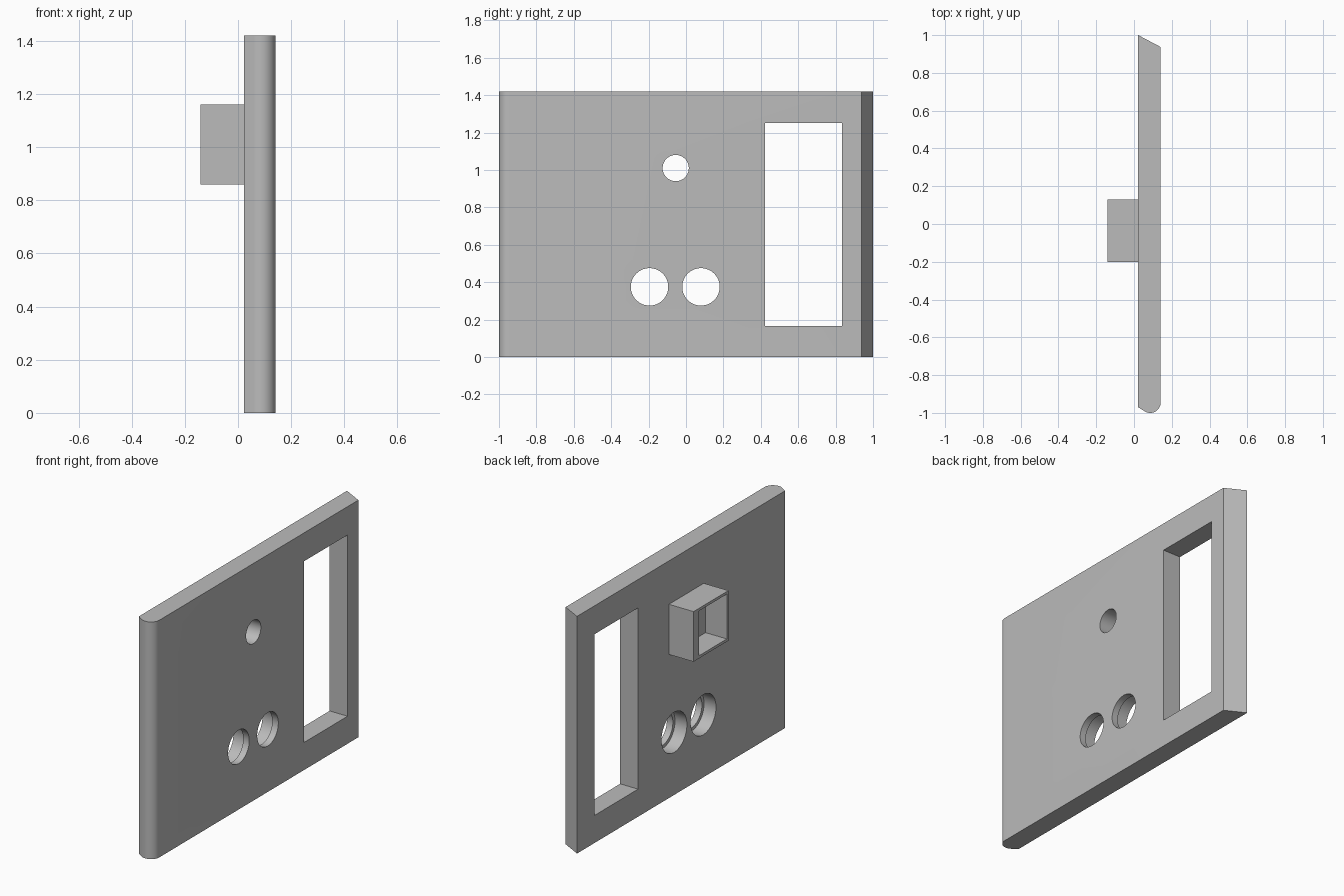
import bpy
import bmesh
from math import cos, sin, radians
from mathutils import Matrix, Vector

default = bpy.data.objects.get("Cube")
if default:
    bpy.data.objects.remove(default, do_unlink=True)

HEIGHT = 1.42
BACK, FACE = 0.022, 0.141      # plate thickness along x
REAR = -0.141                  # open end of the housing

grey = bpy.data.materials.new("plain grey")
grey.use_nodes = True
colour = (0.5, 0.5, 0.5, 1)
grey.diffuse_color = colour
grey.node_tree.nodes["Principled BSDF"].inputs["Base Color"].default_value = colour


def finish(name, bm):
    bmesh.ops.recalc_face_normals(bm, faces=bm.faces)
    mesh = bpy.data.meshes.new(name)
    bm.to_mesh(mesh)
    bm.free()
    mesh.materials.append(grey)
    obj = bpy.data.objects.new(name, mesh)
    bpy.context.collection.objects.link(obj)
    return obj


def box(name, x, y, z):
    bm = bmesh.new()
    bmesh.ops.create_cube(bm, size=1)
    low, high = (Vector(p) for p in zip(x, y, z))
    bmesh.ops.scale(bm, vec=high - low, verts=bm.verts)
    bmesh.ops.translate(bm, vec=(low + high) / 2, verts=bm.verts)
    return finish(name, bm)


def bore(name, x0, x1, y, z, radius):
    bm = bmesh.new()
    matrix = Matrix.Translation(((x0 + x1) / 2, y, z)) @ Matrix.Rotation(radians(90), 4, 'Y')
    bmesh.ops.create_cone(bm, cap_ends=True, segments=64, radius1=radius,
                          radius2=radius, depth=x1 - x0, matrix=matrix)
    return finish(name, bm)


def cut(obj, cutter):
    cutter.hide_render = True
    mod = obj.modifiers.new("cut", 'BOOLEAN')
    mod.operation = 'DIFFERENCE'
    mod.solver = 'EXACT'
    mod.object = cutter
    bpy.context.view_layer.objects.active = obj
    bpy.ops.object.modifier_apply(modifier=mod.name)
    bpy.data.objects.remove(cutter, do_unlink=True)


# Plate: slanted rear edge, slanted and rounded front edge
r = 0.055
outline = [(FACE, 0.937), (BACK, 1), (BACK, -0.97)]
for i in range(17):
    a = radians(240 + i * 120 / 16)
    outline.append((FACE - r + r * cos(a), r - 1 + r * sin(a)))
bm = bmesh.new()
base = bm.faces.new([bm.verts.new((x, y, 0)) for x, y in outline])
top = bmesh.ops.extrude_face_region(bm, geom=[base])["geom"]
bmesh.ops.translate(bm, vec=(0, 0, HEIGHT),
                    verts=[v for v in top if isinstance(v, bmesh.types.BMVert)])
plate = finish("plate", bm)

# Tall window and stepped round holes
cut(plate, box("window_cutter", (-0.1, 0.3), (0.422, 0.835), (0.165, 1.25)))
for y in (-0.195, 0.08):
    cut(plate, bore("hole_cutter", -0.1, 0.3, y, 0.375, 0.1))
    cut(plate, bore("counterbore_cutter", -0.1, FACE - 0.04, y, 0.375, 0.12))

# Open housing behind the small hole
housing = box("housing", (REAR, BACK), (-0.2, 0.13), (0.86, 1.16))
cut(housing, box("cavity_cutter", (REAR - 0.1, 0), (-0.185, 0.08), (0.876, 1.144)))
for part in (plate, housing):
    cut(part, bore("small_hole_cutter", -0.05, 0.3, -0.055, 1.01, 0.07))

# Smooth the curves, keep the edges crisp
for part in (plate, housing):
    bpy.ops.object.select_all(action='DESELECT')
    part.select_set(True)
    bpy.context.view_layer.objects.active = part
    bpy.ops.object.shade_smooth_by_angle(angle=radians(25))
